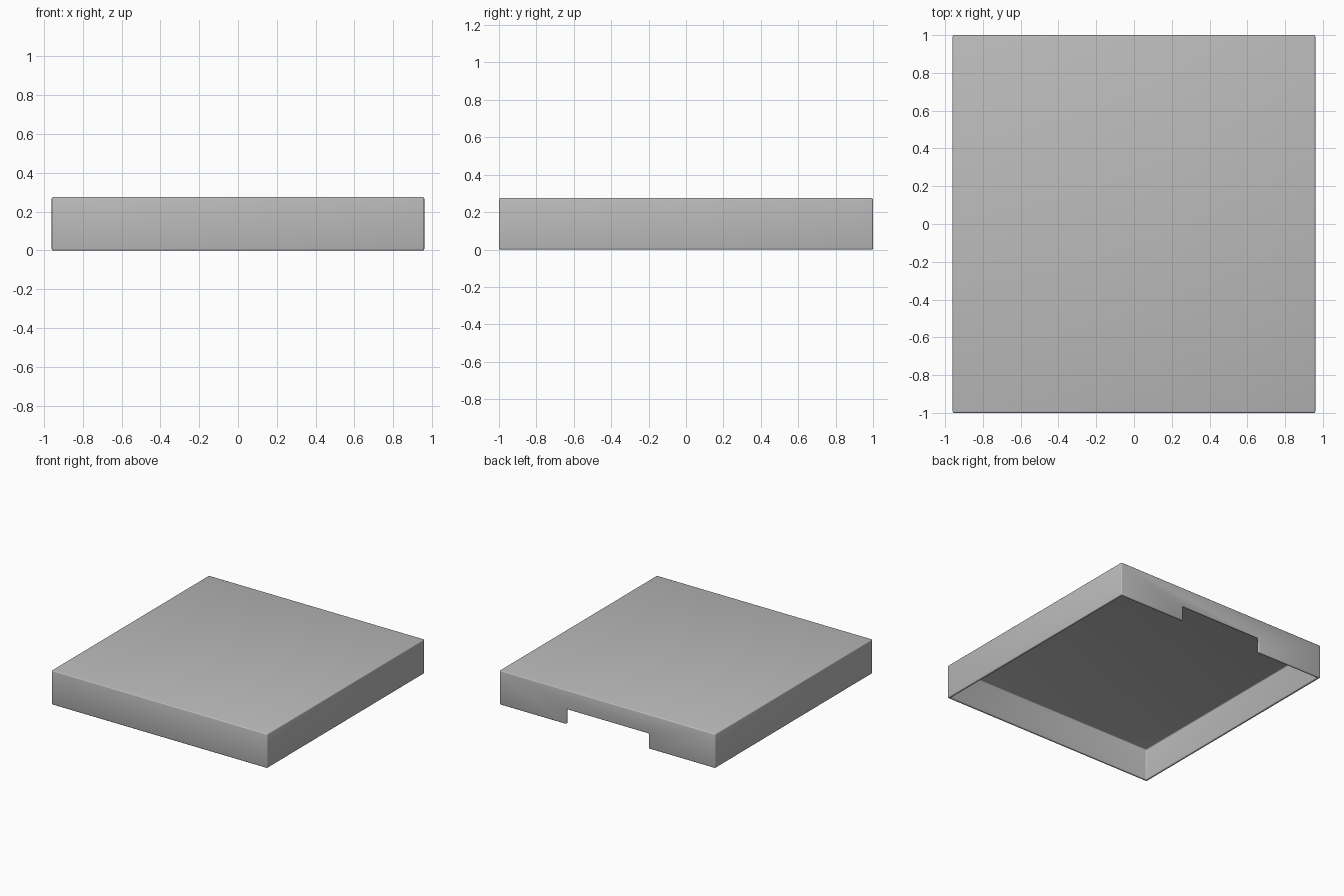
import bpy
import bmesh
import math
from mathutils import Matrix

WIDTH, DEPTH, HEIGHT = 1.92, 2.0, 0.275
WALL = 0.02
NOTCH_WIDTH, NOTCH_HEIGHT = 0.73, 0.12

old = bpy.data.objects.get("Cube")
if old:
    bpy.data.objects.remove(old, do_unlink=True)


def flat_material(name, color):
    mat = bpy.data.materials.new(name)
    mat.use_nodes = True
    mat.diffuse_color = color
    mat.node_tree.nodes["Principled BSDF"].inputs["Base Color"].default_value = color
    return mat


def box(name, size, center, open_bottom=False):
    bm = bmesh.new()
    bmesh.ops.create_cube(bm, size=1, matrix=Matrix.Translation(center) @ Matrix.Diagonal((*size, 1)))
    bm.normal_update()
    if open_bottom:
        bottom = [f for f in bm.faces if f.normal.z < -0.9]
        bmesh.ops.delete(bm, geom=bottom, context="FACES_ONLY")
    mesh = bpy.data.meshes.new(name)
    bm.to_mesh(mesh)
    bm.free()
    obj = bpy.data.objects.new(name, mesh)
    bpy.context.collection.objects.link(obj)
    return obj


# Hollow cover, open underneath
cover = box("cover", (WIDTH, DEPTH, HEIGHT), (0, 0, HEIGHT / 2), open_bottom=True)
cover.data.materials.append(flat_material("mid grey", (0.5, 0.5, 0.5, 1)))

shell = cover.modifiers.new("shell", "SOLIDIFY")
shell.thickness = WALL
shell.offset = -1
shell.use_even_offset = True

# Notch through the bottom of the back wall
cutter = box("notch_cutter", (NOTCH_WIDTH, 0.2, NOTCH_HEIGHT * 2), (0, DEPTH / 2, 0))
cutter.hide_render = True
notch = cover.modifiers.new("notch", "BOOLEAN")
notch.operation = "DIFFERENCE"
notch.solver = "EXACT"
notch.object = cutter

# Small rounding on every edge
rounding = cover.modifiers.new("rounding", "BEVEL")
rounding.width = 0.008
rounding.segments = 3
rounding.limit_method = "ANGLE"

bpy.ops.object.select_all(action="DESELECT")
cover.select_set(True)
bpy.context.view_layer.objects.active = cover
for name in [m.name for m in cover.modifiers]:
    bpy.ops.object.modifier_apply(modifier=name)
bpy.data.objects.remove(cutter, do_unlink=True)
bpy.ops.object.shade_smooth_by_angle(angle=math.radians(35))
